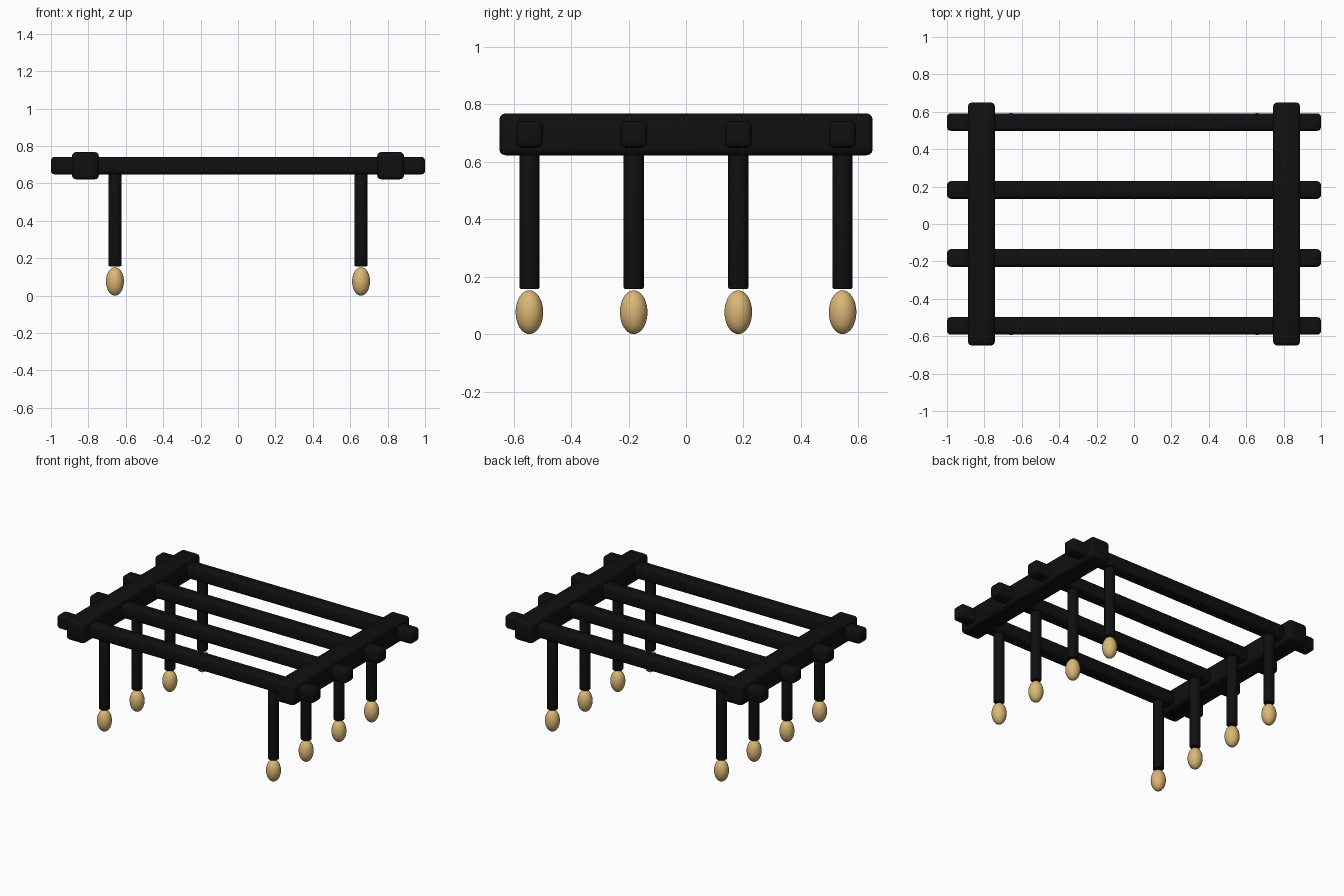
import bpy
import math

if "Cube" in bpy.data.objects:
    bpy.data.objects.remove(bpy.data.objects["Cube"], do_unlink=True)


def material(name, color):
    m = bpy.data.materials.new(name)
    m.use_nodes = True
    m.diffuse_color = color
    m.node_tree.nodes["Principled BSDF"].inputs["Base Color"].default_value = color
    return m


black = material("matte black", (0.005, 0.005, 0.005, 1))
gold = material("warm gold", (0.70, 0.47, 0.18, 1))


def finish(name, mat, bevel=0):
    """Name, colour, round the edges and shade the active object."""
    ob = bpy.context.object
    ob.name = name
    ob.data.materials.append(mat)
    bpy.ops.object.transform_apply(location=False, rotation=False, scale=True)
    if bevel:
        mod = ob.modifiers.new("rounded edges", "BEVEL")
        mod.width = bevel
        mod.segments = 3
        mod.limit_method = "ANGLE"
        mod.angle_limit = math.radians(40)
        bpy.ops.object.modifier_apply(modifier=mod.name)
    bpy.ops.object.shade_smooth_by_angle(angle=math.radians(35))
    return ob


def beam(name, location, size, bevel):
    bpy.ops.mesh.primitive_cube_add(size=1, location=location)
    bpy.context.object.scale = size
    finish(name, black, bevel)


BAR_Z = 0.695
POST_X = 0.658
POST_BOTTOM = 0.157
bar_rows = [-0.545, -0.182, 0.182, 0.545]
sides = [("left", 1), ("right", -1)]

# Two thick side rails running front to back
for side, s in sides:
    beam(f"{side}_rail", (s * 0.816, 0, BAR_Z), (0.144, 1.3, 0.146), 0.022)

for i, y in enumerate(bar_rows, 1):
    # Cross bar passing through both rails
    beam(f"cross_bar_{i}", (0, y, BAR_Z), (2, 0.094, 0.094), 0.02)

    for side, s in sides:
        # Round post hanging from the cross bar
        height = BAR_Z - POST_BOTTOM
        bpy.ops.mesh.primitive_cylinder_add(
            vertices=32, radius=0.035, depth=height,
            location=(s * POST_X, y, POST_BOTTOM + height / 2))
        finish(f"{side}_post_{i}", black, 0.006)

        # Egg-shaped foot below the post
        bpy.ops.mesh.primitive_uv_sphere_add(
            segments=32, ring_count=20, radius=1, location=(s * POST_X, y, 0.076))
        bpy.context.object.scale = (0.048, 0.048, 0.076)
        finish(f"{side}_foot_{i}", gold)
